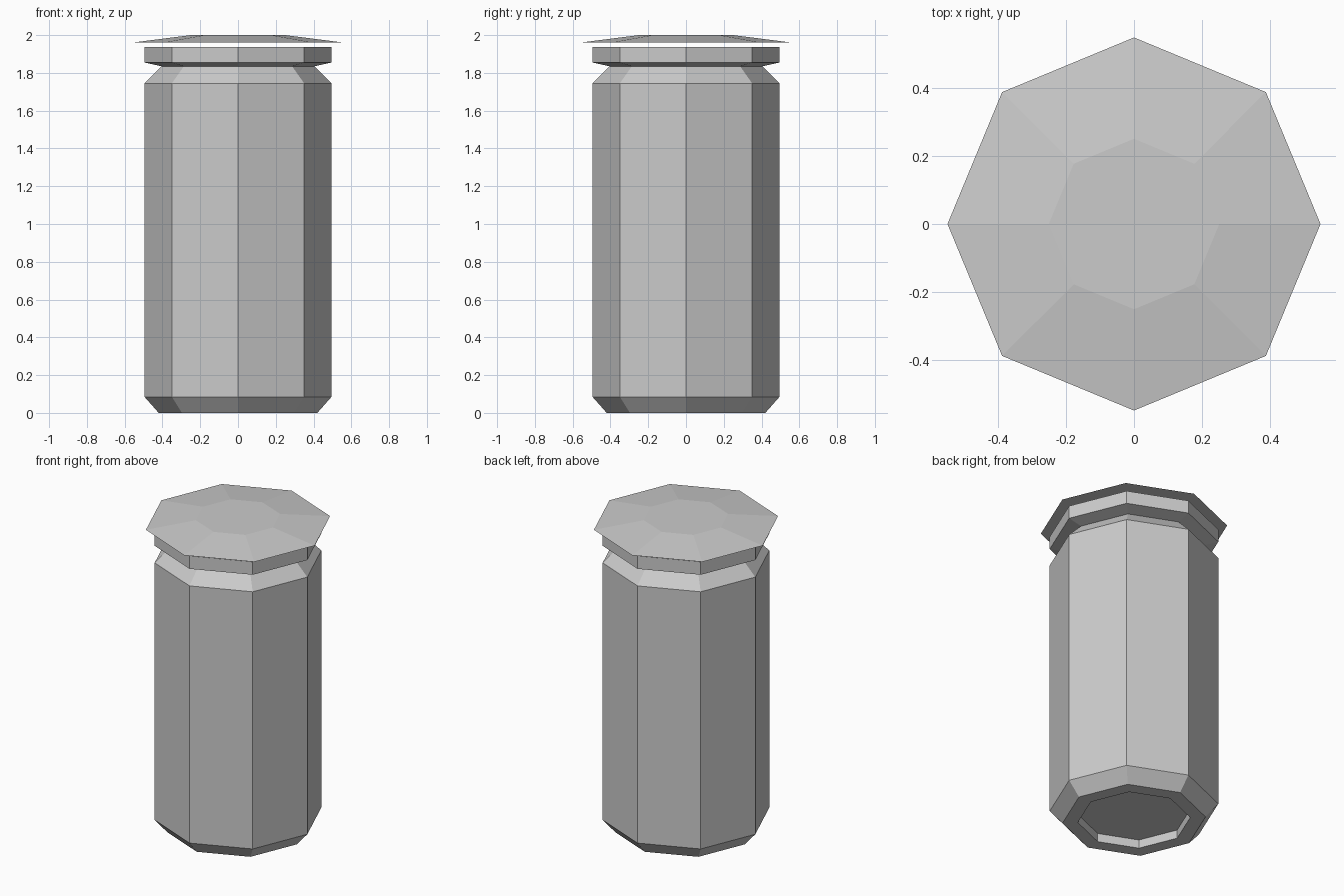
import bpy, bmesh, math

if "Cube" in bpy.data.objects:
    bpy.data.objects.remove(bpy.data.objects["Cube"])

SIDES = 8

metal = bpy.data.materials.new("light grey metal")
metal.diffuse_color = (0.6, 0.6, 0.6, 1.0)
metal.use_nodes = True
metal.node_tree.nodes["Principled BSDF"].inputs["Base Color"].default_value = metal.diffuse_color


def lathe(name, profile):
    """Closed eight-sided solid from (radius, height) rings, capped at both ends."""
    bm = bmesh.new()
    rings = []
    for r, z in profile:
        rings.append([bm.verts.new((r * math.cos(2 * math.pi * i / SIDES),
                                    r * math.sin(2 * math.pi * i / SIDES), z))
                      for i in range(SIDES)])
    for low, high in zip(rings, rings[1:]):
        for i in range(SIDES):
            j = (i + 1) % SIDES
            bm.faces.new((low[i], low[j], high[j], high[i]))
    bm.faces.new(rings[0][::-1])
    bm.faces.new(rings[-1])
    bmesh.ops.recalc_face_normals(bm, faces=bm.faces)
    mesh = bpy.data.meshes.new(name)
    bm.to_mesh(mesh)
    bm.free()
    mesh.materials.append(metal)
    obj = bpy.data.objects.new(name, mesh)
    bpy.context.collection.objects.link(obj)
    return obj


# Can body: recessed base, chamfers, narrow neck, rim band and recessed top
lathe("can_body", [
    (0.33, 0.055), (0.33, 0.0), (0.42, 0.0), (0.495, 0.085),
    (0.495, 1.745), (0.405, 1.835), (0.495, 1.855),
    (0.495, 1.938), (0.42, 1.938), (0.42, 1.89),
])

# Shallow lid hovering just above the rim
lathe("lid", [(0.547, 1.962), (0.25, 2.0)])
